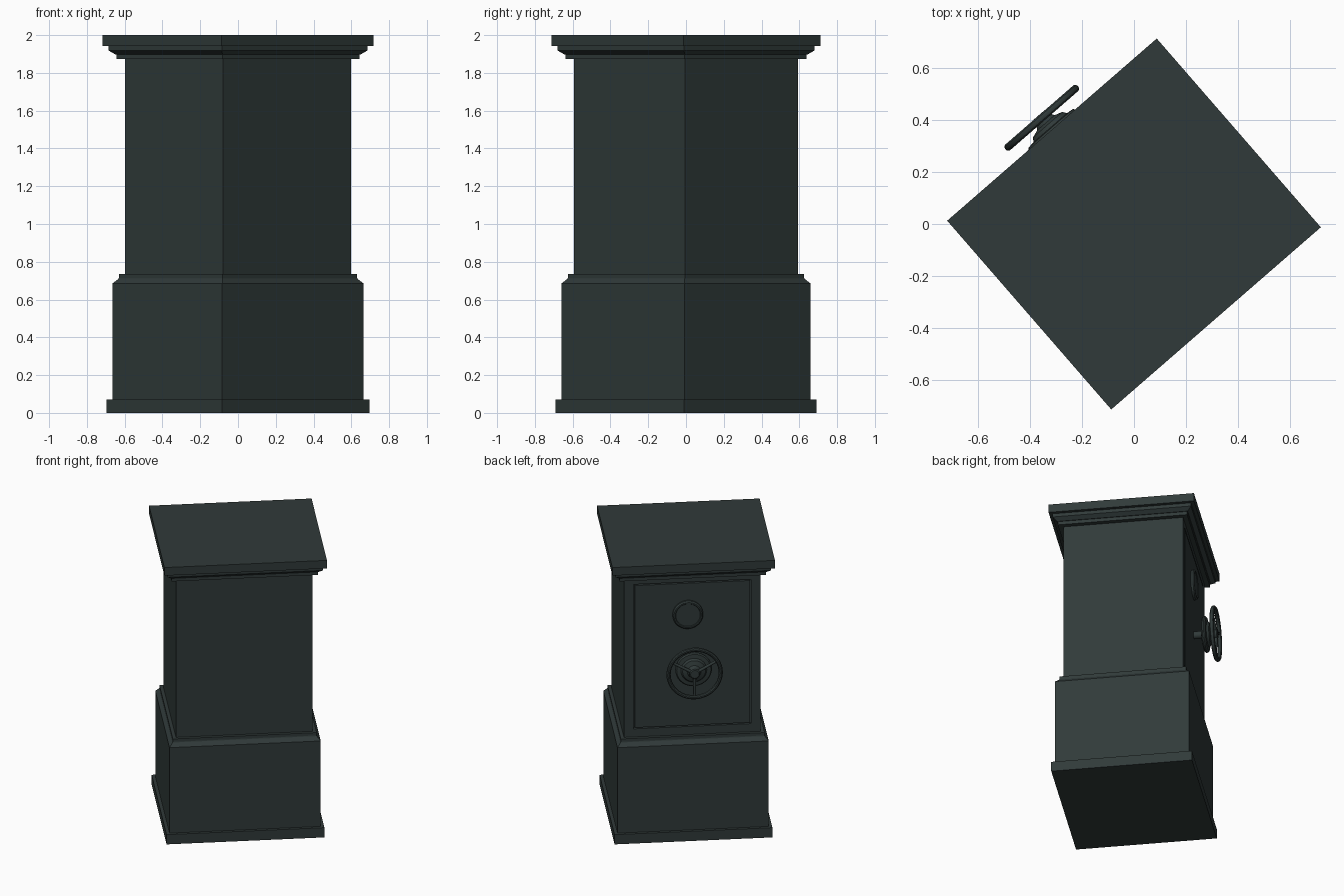
import bpy, bmesh, math
from mathutils import Matrix, Vector

cube = bpy.data.objects.get("Cube")
if cube:
    bpy.data.objects.remove(cube, do_unlink=True)

TURN = Matrix.Rotation(math.radians(221), 4, 'Z')   # whole safe stands turned
HALF_W, HALF_D = 0.533, 0.48                        # cornice half sizes
BODY_IN = 0.0845                                    # body set back from the cornice

steel = bpy.data.materials.new("dark green grey steel")
colour = (0.0296, 0.0423, 0.0412, 1)
steel.diffuse_color = colour
steel.use_nodes = True
steel.node_tree.nodes["Principled BSDF"].inputs["Base Color"].default_value = colour


def finish(name, bm, smooth=False):
    bmesh.ops.recalc_face_normals(bm, faces=bm.faces)
    bm.transform(TURN)
    mesh = bpy.data.meshes.new(name)
    bm.to_mesh(mesh)
    bm.free()
    mesh.materials.append(steel)
    obj = bpy.data.objects.new(name, mesh)
    bpy.context.collection.objects.link(obj)
    if smooth:
        bpy.ops.object.select_all(action='DESELECT')
        obj.select_set(True)
        bpy.context.view_layer.objects.active = obj
        bpy.ops.object.shade_smooth_by_angle(angle=math.radians(35))
    return obj


def bridge(bm, rings):
    for a, b in zip(rings, rings[1:]):
        for i in range(len(a)):
            j = (i + 1) % len(a)
            bm.faces.new((a[i], a[j], b[j], b[i]))


def moulding(profile):
    """Rectangular stack from (height, set-back) pairs."""
    bm = bmesh.new()
    corners = ((-1, -1), (1, -1), (1, 1), (-1, 1))
    rings = [[bm.verts.new((sx * (HALF_W - s), sy * (HALF_D - s), z))
              for sx, sy in corners] for z, s in profile]
    bridge(bm, rings)
    bm.faces.new(rings[0])
    bm.faces.new(rings[-1])
    return bm


def turned(name, x, z, profile, closed=False, sides=48):
    """Round part from (radius, distance forward) pairs, axis facing the front."""
    bm = bmesh.new()
    rings = []
    for r, out in profile:
        rings.append([bm.verts.new((x + r * math.cos(a), -out, z + r * math.sin(a)))
                      for a in (math.tau * i / sides for i in range(sides))])
    bridge(bm, rings + rings[:1] if closed else rings)
    if not closed:
        bm.faces.new(rings[0])
        bm.faces.new(rings[-1])
    return finish(name, bm, True)


# Plinth: foot slab, tall block, sloped shoulder and fillet
finish("plinth", moulding([(0, .0155), (.07, .0155), (.07, .037), (.685, .037),
                           (.71, .06), (.715, .0615), (.735, .0615), (.735, .1)]))

# Cornice: stepped moulding under the top slab
finish("cornice", moulding([(1.873, .1), (1.873, .053), (1.897, .053), (1.897, .049),
                            (1.918, .023), (1.942, .023), (1.942, 0), (2, 0)]))

# Body with a grooved door outline on its front
bm = moulding([(.73, BODY_IN), (1.895, BODY_IN)])
bm.normal_update()
bmesh.ops.recalc_face_normals(bm, faces=bm.faces)
door = min(bm.faces, key=lambda f: f.calc_center_median().y)
bmesh.ops.inset_region(bm, faces=[door], thickness=.089)
for push in (.02, -.02):
    bmesh.ops.inset_region(bm, faces=[door], thickness=.0001 if push > 0 else .012)
    if push < 0:
        bmesh.ops.inset_region(bm, faces=[door], thickness=.0001)
    bmesh.ops.translate(bm, verts=door.verts, vec=Vector((0, push, 0)))
finish("body_and_door", bm)

# Combination dial
FACE = HALF_D - BODY_IN
turned("dial", -.03, 1.602, [(.1, FACE - .01), (.1, FACE + .014), (.092, FACE + .022),
                             (.084, FACE + .022), (.08, FACE + .017)])

# Handwheel: axle, dished hub plate, rim and three spokes
WHEEL_Z, WHEEL_OUT = 1.24, .54
turned("wheel_axle", 0, WHEEL_Z, [(.025, FACE - .01), (.025, WHEEL_OUT)], sides=24)
turned("wheel_hub_plate", 0, WHEEL_Z,
       [(.085, .455), (.11, .46), (.12, .469), (.12, .478), (.112, .487), (.085, .49),
        (.075, .505), (.045, .515), (.035, .53), (.035, .55), (.028, .555)])
rim = [(.171 + .014 * math.cos(a), WHEEL_OUT + .015 * math.sin(a))
       for a in (math.tau * i / 10 for i in range(10))]
turned("wheel_rim", 0, WHEEL_Z, rim, closed=True)
for i in range(3):
    bm = bmesh.new()
    bmesh.ops.create_cone(bm, cap_ends=True, segments=12, radius1=.011, radius2=.009,
                          depth=.165)
    bm.transform(Matrix.Translation((0, -WHEEL_OUT, WHEEL_Z))
                 @ Matrix.Rotation(math.pi + i * math.tau / 3, 4, 'Y')
                 @ Matrix.Translation((0, 0, .0825)))
    finish(f"wheel_spoke_{i + 1}", bm, True)
